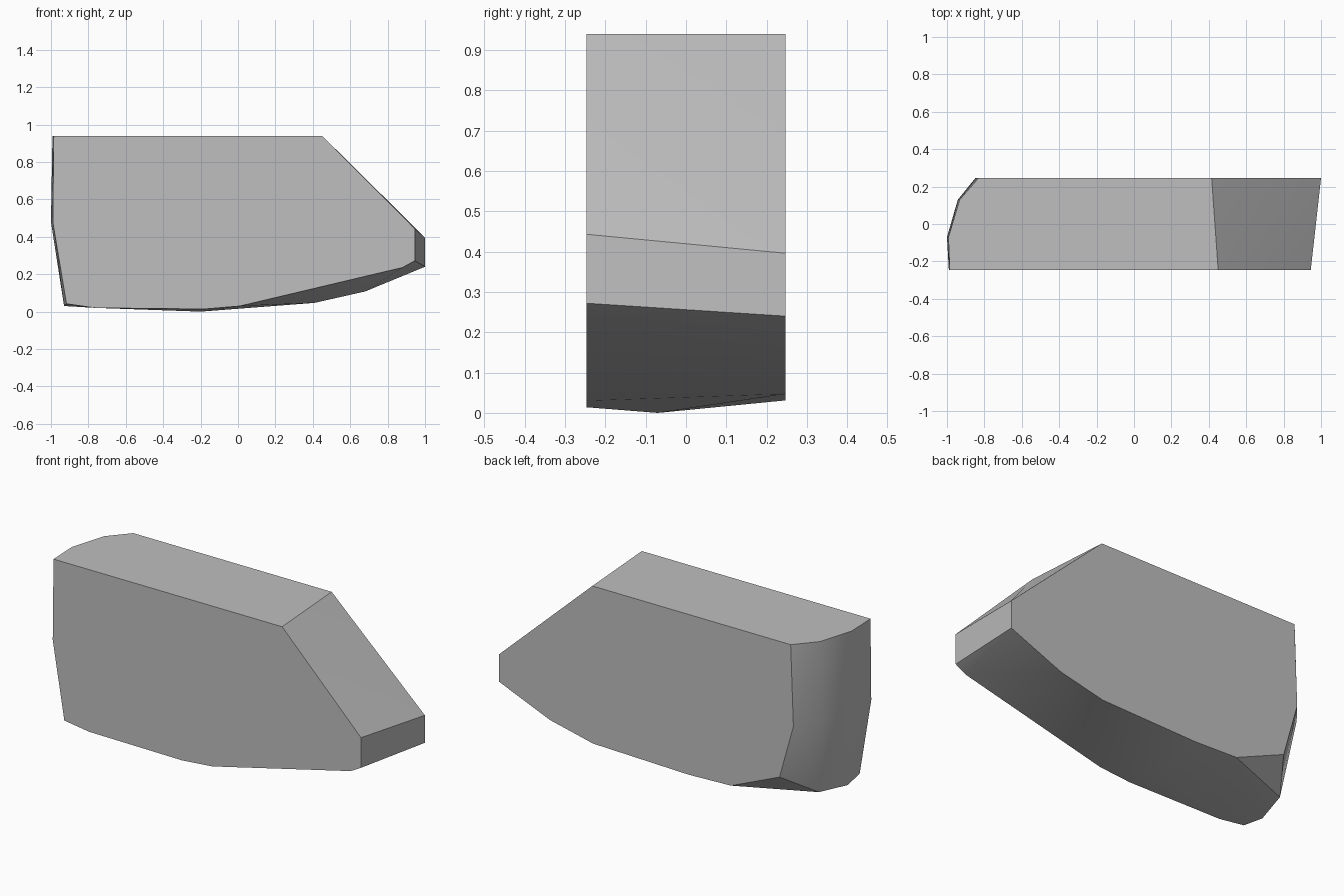
import bpy
import bmesh
import math

# Remove the default object
default_cube = bpy.data.objects.get("Cube")
if default_cube:
    bpy.data.objects.remove(default_cube, do_unlink=True)

HALF_DEPTH = 0.247
TOP = 0.94
WAIST = 0.48


def make_material(name, colour):
    material = bpy.data.materials.new(name)
    material.use_nodes = True
    material.diffuse_color = colour
    shader = material.node_tree.nodes["Principled BSDF"]
    shader.inputs["Base Color"].default_value = colour
    return material


# Flat front profile: roof, sloping end, rising belly
front_profile = [
    (0.45, TOP), (0.945, 0.443), (0.945, 0.272), (0.88, 0.236), (0.01, 0.03),
    (-0.18, 0.014), (-0.76, 0.02), (-0.917, 0.042), (-0.99, WAIST), (-0.985, TOP),
]

# Flat back profile: longer nose, shorter rounded end
back_profile = [
    (0.415, TOP), (1, 0.396), (1, 0.24), (0.68, 0.108), (0.41, 0.047),
    (-0.19, 0.031), (-0.455, 0.04), (-0.76, 0.17), (-0.847, WAIST), (-0.83, TOP),
]

# Curved end wall between the two profiles, with the low point of the belly
end_wall = [
    (-0.992, -0.07, TOP), (-0.932, 0.13, TOP),
    (-1, -0.07, WAIST), (-0.942, 0.13, WAIST),
    (-0.93, -0.12, 0.03), (-0.884, 0.07, 0.05),
]
belly = [(-0.2, -0.07, 0)]

points = [(x, -HALF_DEPTH, z) for x, z in front_profile]
points += [(x, HALF_DEPTH, z) for x, z in back_profile]
points += end_wall + belly

# Wrap the profiles in one closed convex block
bm = bmesh.new()
for point in points:
    bm.verts.new(point)
hull = bmesh.ops.convex_hull(bm, input=bm.verts[:])
loose = [v for v in bm.verts if not v.link_faces]
bmesh.ops.delete(bm, geom=loose, context='VERTS')

# Merge coplanar triangles into clean flat faces
bmesh.ops.dissolve_limit(
    bm, angle_limit=math.radians(1), verts=bm.verts[:], edges=bm.edges[:])
bmesh.ops.recalc_face_normals(bm, faces=bm.faces[:])

mesh = bpy.data.meshes.new("faceted_block")
bm.to_mesh(mesh)
bm.free()
mesh.materials.append(make_material("plain_grey", (0.52, 0.52, 0.52, 1)))

block = bpy.data.objects.new("faceted_block", mesh)
bpy.context.collection.objects.link(block)

# Smooth the curved end and belly, keep the main edges sharp
bpy.ops.object.select_all(action='DESELECT')
block.select_set(True)
bpy.context.view_layer.objects.active = block
bpy.ops.object.shade_smooth_by_angle(angle=math.radians(30))
